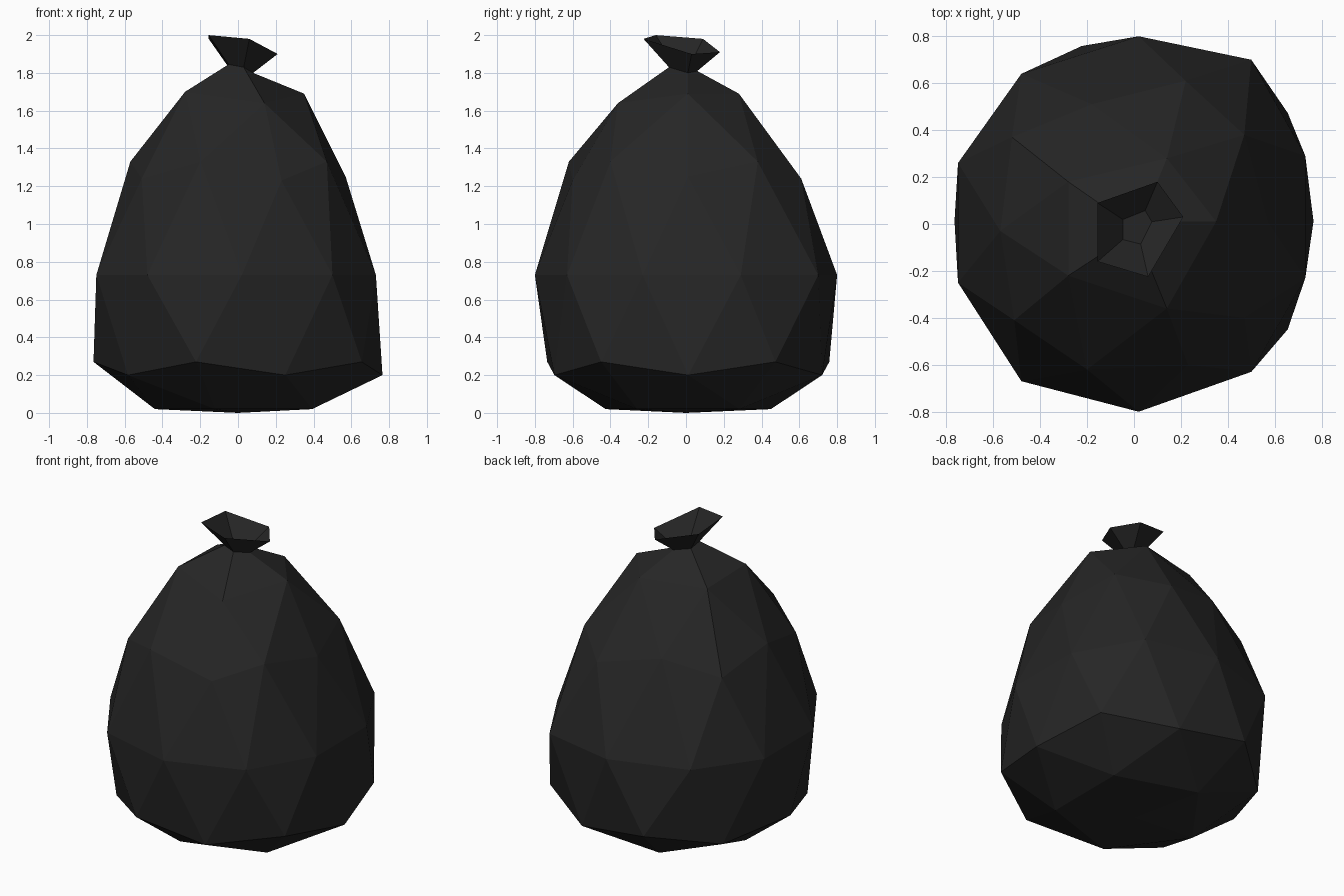
import bpy, bmesh, math

if "Cube" in bpy.data.objects:
    bpy.data.objects.remove(bpy.data.objects["Cube"])

black = bpy.data.materials.new("black plastic")
black.diffuse_color = (0.019, 0.019, 0.019, 1)
black.use_nodes = True
black.node_tree.nodes["Principled BSDF"].inputs["Base Color"].default_value = black.diffuse_color


def finish(bm, name):
    bmesh.ops.recalc_face_normals(bm, faces=bm.faces[:])
    mesh = bpy.data.meshes.new(name)
    bm.to_mesh(mesh)
    bm.free()
    mesh.materials.append(black)
    bpy.context.collection.objects.link(bpy.data.objects.new(name, mesh))


def circle(radius, start, z, cx=0.02, cy=0.012, n=5):
    angles = [math.radians(start) + math.tau * i / n for i in range(n)]
    return [(cx + radius * math.cos(a), cy + radius * math.sin(a), z) for a in angles]


def bridge(bm, low, high):
    n = len(low)
    for i in range(n):
        bm.faces.new((low[i], low[(i + 1) % n], high[(i + 1) % n], high[i]))


# Rings of the bag from bottom to shoulder, counter-clockwise
equator = [(.73, .29), (.50, .70), (.02, .80), (-.48, .64), (-.75, .26),
           (-.75, -.25), (-.48, -.67), (.02, -.80), (.50, -.63), (.73, -.23)]
rings = [
    [(0, 0, 0)],
    circle(.46, 36, .02),
    circle(.745, 0, .20),
    circle(.785, 36, .27),
    [(x, y, .73) for x, y in equator],
    [(.57, .01, 1.25), (.22, .61, 1.24), (-.52, .37, 1.24), (-.51, -.41, 1.24), (.23, -.60, 1.23)],
    [(.47, .38, 1.33), (-.18, .51, 1.33), (-.57, -.03, 1.33), (-.20, -.62, 1.33), (.47, -.40, 1.33)],
    [(.35, .01, 1.69), (.14, .28, 1.69), (-.28, .18, 1.69), (-.28, -.22, 1.70), (.14, -.36, 1.64)],
]
neck = [(.08, .01, 1.80), (.05, .06, 1.81), (-.05, .02, 1.83), (-.05, -.07, 1.845), (.03, -.09, 1.83)]
rim = [(.21, .03, 1.90), (.10, .18, 1.91), (-.155, .09, 1.98), (-.155, -.16, 2.0), (.06, -.225, 1.98)]

# Bag body: an icosphere with its rings moved, opened at the neck
bm = bmesh.new()
bmesh.ops.create_icosphere(bm, subdivisions=2, radius=1)
levels = {}
for v in bm.verts:
    levels.setdefault(round(v.co.z, 2), []).append(v)
ordered = [sorted(levels[z], key=lambda v: (math.atan2(v.co.y, v.co.x) + .01) % math.tau)
           for z in sorted(levels)]
for verts, points in zip(ordered, rings):
    for v, p in zip(verts, points):
        v.co = p
bmesh.ops.delete(bm, geom=ordered[-1], context='VERTS')
neck_verts = [bm.verts.new(p) for p in neck]
bridge(bm, ordered[-2], neck_verts)
bm.faces.new(neck_verts)
finish(bm, "bag_body")

# Tied top: flared collar with a hollow inside
bm = bmesh.new()
outer = [bm.verts.new(p) for p in neck]
lip = [bm.verts.new(p) for p in rim]
inner = [bm.verts.new((x * .95, y * .95, z + .008)) for x, y, z in neck]
bridge(bm, outer, lip)
bridge(bm, lip, inner)
bm.faces.new(inner)
bm.faces.new(outer[::-1])
finish(bm, "bag_collar")
